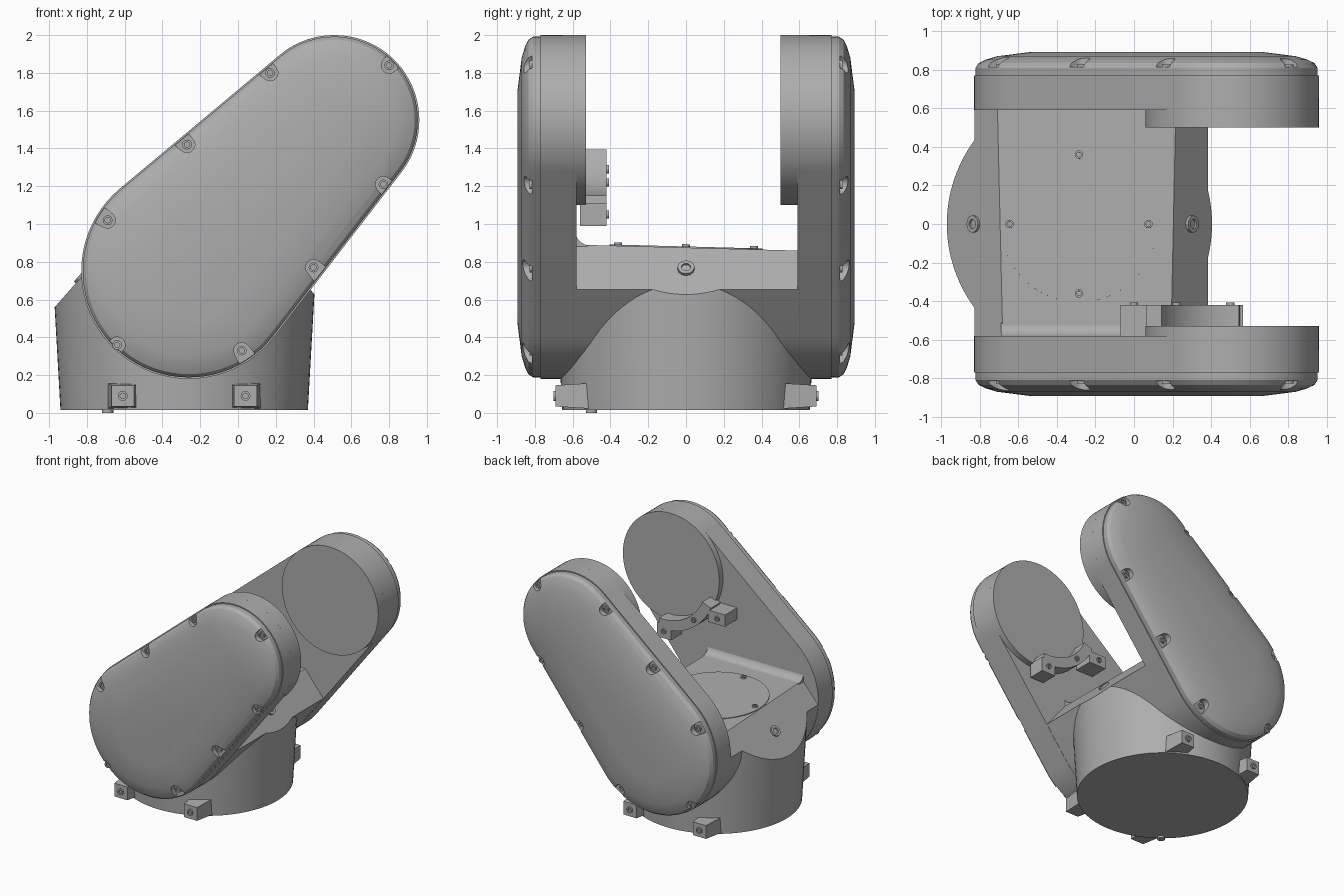
import bpy, bmesh, math
from mathutils import Vector, Matrix

cube = bpy.data.objects.get("Cube")
if cube:
    bpy.data.objects.remove(cube, do_unlink=True)

grey = bpy.data.materials.new("satin grey")
grey.use_nodes = True
COLOUR = (0.42, 0.42, 0.42, 1)
grey.diffuse_color = COLOUR
grey.node_tree.nodes["Principled BSDF"].inputs["Base Color"].default_value = COLOUR

ELBOW, ELBOW_R = Vector((-0.26, 0.75)), 0.57    # lower pivot of the arms (x, z)
HUB, HUB_R = Vector((0.51, 1.55)), 0.45         # upper pivot
BASE_X = -0.285


def finish(bm, name, angle=25):
    bmesh.ops.recalc_face_normals(bm, faces=bm.faces)
    me = bpy.data.meshes.new(name)
    bm.to_mesh(me)
    bm.free()
    me.materials.append(grey)
    ob = bpy.data.objects.new(name, me)
    bpy.context.collection.objects.link(ob)
    smooth(ob, angle)
    return ob


def smooth(ob, angle=25):
    bpy.ops.object.select_all(action='DESELECT')
    ob.select_set(True)
    bpy.context.view_layer.objects.active = ob
    bpy.ops.object.shade_smooth_by_angle(angle=math.radians(angle))


def outline(a, ra, b, rb, n=40):
    """Belt-shaped outline round two circles in the xz plane."""
    d = b - a
    axis = math.atan2(d.y, d.x)
    half = math.acos((ra - rb) / d.length)
    pts = []
    for c, r, start, sweep in ((b, rb, axis - half, 2 * half),
                               (a, ra, axis + half, 2 * (math.pi - half))):
        for i in range(n + 1):
            t = start + sweep * i / n
            pts.append((c.x + r * math.cos(t), c.y + r * math.sin(t)))
    return pts


def loft(bm, rings):
    """Skin equal-length rings of 3D points and cap both ends."""
    loops = [[bm.verts.new(p) for p in ring] for ring in rings]
    n = len(loops[0])
    for lo, hi in zip(loops, loops[1:]):
        for i in range(n):
            j = (i + 1) % n
            bm.faces.new((lo[i], lo[j], hi[j], hi[i]))
    bm.faces.new(loops[0])
    bm.faces.new(loops[-1])


def belt_loft(bm, levels, n=40):
    loft(bm, [[(x, y, z) for x, z in outline(ELBOW, ELBOW_R - s, HUB, HUB_R - s, n)]
              for s, y in levels])


def add_cylinder(bm, centre, direction, r, depth, r2=None, seg=96):
    rot = Vector(direction).to_track_quat('Z', 'Y').to_matrix().to_4x4()
    bmesh.ops.create_cone(bm, cap_ends=True, segments=seg, radius1=r,
                          radius2=r if r2 is None else r2, depth=depth,
                          matrix=Matrix.Translation(centre) @ rot)


def add_box(bm, centre, size):
    bmesh.ops.create_cube(bm, size=1, matrix=Matrix.Translation(centre)
                          @ Matrix.Diagonal((*size, 1)))


def screw(name, centre, direction, r=0.022):
    """Low ring-shaped screw head with a hexagonal recess."""
    rot = Vector(direction).to_track_quat('Z', 'Y').to_matrix().to_4x4()
    m = Matrix.Translation(centre) @ rot
    bm = bmesh.new()
    rings = [(r, -0.01), (r, 0.012), (r * 0.55, 0.012), (r * 0.55, 0)]
    loft(bm, [[m @ Vector((q * math.cos(k * math.pi / 6), q * math.sin(k * math.pi / 6), h))
               for k in range(12)] for q, h in rings])
    finish(bm, name)


# Three planes that shape the top of the saddle: flat top and two slopes
SLOPE_R = Vector((0.26, 0, 0.21)).normalized()
SLOPE_L = Vector((-0.32, 0, 0.28)).normalized()
TOP = Vector((0, 0.0265, 1)).normalized()
PLANES = ((Vector((0, 0, 0.875)), TOP), (Vector((0.41, 0, 0.62)), SLOPE_R),
          (Vector((-0.97, 0, 0.56)), SLOPE_L))


def trim(bm):
    for co, no in PLANES:
        geom = bm.verts[:] + bm.edges[:] + bm.faces[:]
        cut = bmesh.ops.bisect_plane(bm, geom=geom, plane_co=co, plane_no=no, clear_outer=True)
        edges = [e for e in cut["geom_cut"] if isinstance(e, bmesh.types.BMEdge)]
        if edges:
            bmesh.ops.holes_fill(bm, edges=edges)


# Round base, flaring slightly upward
bm = bmesh.new()
add_cylinder(bm, (BASE_X, 0, 0.4575), (0, 0, 1), 0.655, 0.885, 0.705)
trim(bm)
finish(bm, "base")

# Saddle joining the two arms
bm = bmesh.new()
belt_loft(bm, [(0.002, -0.6), (0.002, 0.61)])
trim(bm)
finish(bm, "saddle")

# Concave fillet between saddle and front arm
bm = bmesh.new()
section = [(-0.6, 0.86)] + [(-0.51 - 0.075 * math.sin(t * math.pi / 16),
                             0.962 - 0.075 * math.cos(t * math.pi / 16)) for t in range(9)]
section.append((-0.6, 0.962))
loft(bm, [[(x, y, z) for y, z in section] for x in (-0.69, 0.2)])
finish(bm, "saddle_fillet", 35)

# Access cover on the saddle with its screws
centre = Vector((BASE_X, 0, 0.875))
bm = bmesh.new()
add_cylinder(bm, centre, TOP, 0.405, 0.012)
finish(bm, "access_cover")
for k in range(4):
    t = k * math.pi / 2
    x, y = 0.36 * math.cos(t), 0.36 * math.sin(t)
    screw("access_cover_screw", (BASE_X + x, y, 0.881 - 0.0265 * y), TOP)
screw("slope_screw_left", (0.3, 0, 0.765), SLOPE_R, 0.045)
screw("slope_screw_right", (-0.83, 0, 0.722), SLOPE_L, 0.045)

# Arms: casing, domed cover with screw notches, and hub
SCREWS = ((0.8, 1.84), (0.77, 1.21), (0.4, 0.77), (0.02, 0.33),
          (-0.64, 0.36), (-0.69, 1.02), (-0.27, 1.42), (0.17, 1.8))
for side, inner, hub_y, tag in ((-1, 0.58, 0.53, "front"), (1, 0.59, 0.5, "back")):
    bm = bmesh.new()
    belt_loft(bm, [(0, side * inner), (0, side * 0.77)])
    finish(bm, tag + "_arm_casing")

    bm = bmesh.new()
    belt_loft(bm, [(s, side * y) for s, y in
                   ((0.008, 0.76), (0.008, 0.81), (0.025, 0.835), (0.06, 0.852),
                    (0.12, 0.87), (0.3, 0.893))])
    cover = finish(bm, tag + "_arm_cover")

    notches = bmesh.new()
    for x, z in SCREWS:
        p = Vector((x, z))
        along = (HUB - ELBOW).normalized()
        t = max(0, min((HUB - ELBOW).length, (p - ELBOW).dot(along)))
        out = (p - ELBOW - along * t).normalized()
        ring = outline(p, 0.042, p + out * 0.1, 0.055, 8)
        loft(notches, [[(u, side * y, v) for u, v in ring] for y in (0.815, 0.95)])
        screw(tag + "_arm_screw", (x, side * 0.816, z), (0, side, 0), 0.026)
    cutter = finish(notches, tag + "_notch_cutter")
    cutter.hide_render = True
    cutter.hide_set(True)
    mod = cover.modifiers.new("notches", 'BOOLEAN')
    mod.operation, mod.solver, mod.object = 'DIFFERENCE', 'EXACT', cutter
    bpy.context.view_layer.objects.active = cover
    bpy.ops.object.modifier_apply(modifier=mod.name)
    bpy.data.objects.remove(cutter, do_unlink=True)
    smooth(cover)

    bm = bmesh.new()
    add_cylinder(bm, (HUB.x, side * (hub_y + 0.65) / 2, HUB.y), (0, 1, 0),
                 HUB_R, 0.65 - hub_y)
    finish(bm, tag + "_hub")

# Curved clamp under the front hub, with end lugs
bm = bmesh.new()
angles = [math.radians(203 + 4 * i) for i in range(19)]
arc = [(0.485, t) for t in angles] + [(0.4, t) for t in reversed(angles)]
loft(bm, [[(HUB.x + r * math.cos(t), y, HUB.y + r * math.sin(t)) for r, t in arc]
          for y in (-0.55, -0.42)])
finish(bm, "hub_clamp")
bm = bmesh.new()
add_box(bm, (0.01, -0.5, 1.29), (0.16, 0.16, 0.1))
add_box(bm, (0.5, -0.49, 1.05), (0.13, 0.14, 0.12))
finish(bm, "clamp_lugs")
for x, z in ((0.0, 1.29), (0.5, 1.05), (0.22, 1.22)):
    screw("clamp_screw", (x, -0.42, z), (0, 1, 0))

# Mounting lugs around the foot of the base
for x in (-0.61, 0.04):
    for side in (-1, 1):
        bm = bmesh.new()
        loft(bm, [[(x + w * u, side * y, 0.09 + h * v)
                   for u, v in ((-1, -1), (1, -1), (1, 1), (-1, 1))]
                  for y, w, h in ((0.5, 0.08, 0.068), (0.69, 0.06, 0.056))])
        finish(bm, "mounting_lug")
        screw("lug_screw", (x, side * 0.69, 0.09), (0, side, 0), 0.026)

# Small locating pad below the base
bm = bmesh.new()
add_cylinder(bm, (-0.69, -0.5, 0.01), (0, 0, 1), 0.03, 0.02, seg=16)
finish(bm, "locating_pad")
